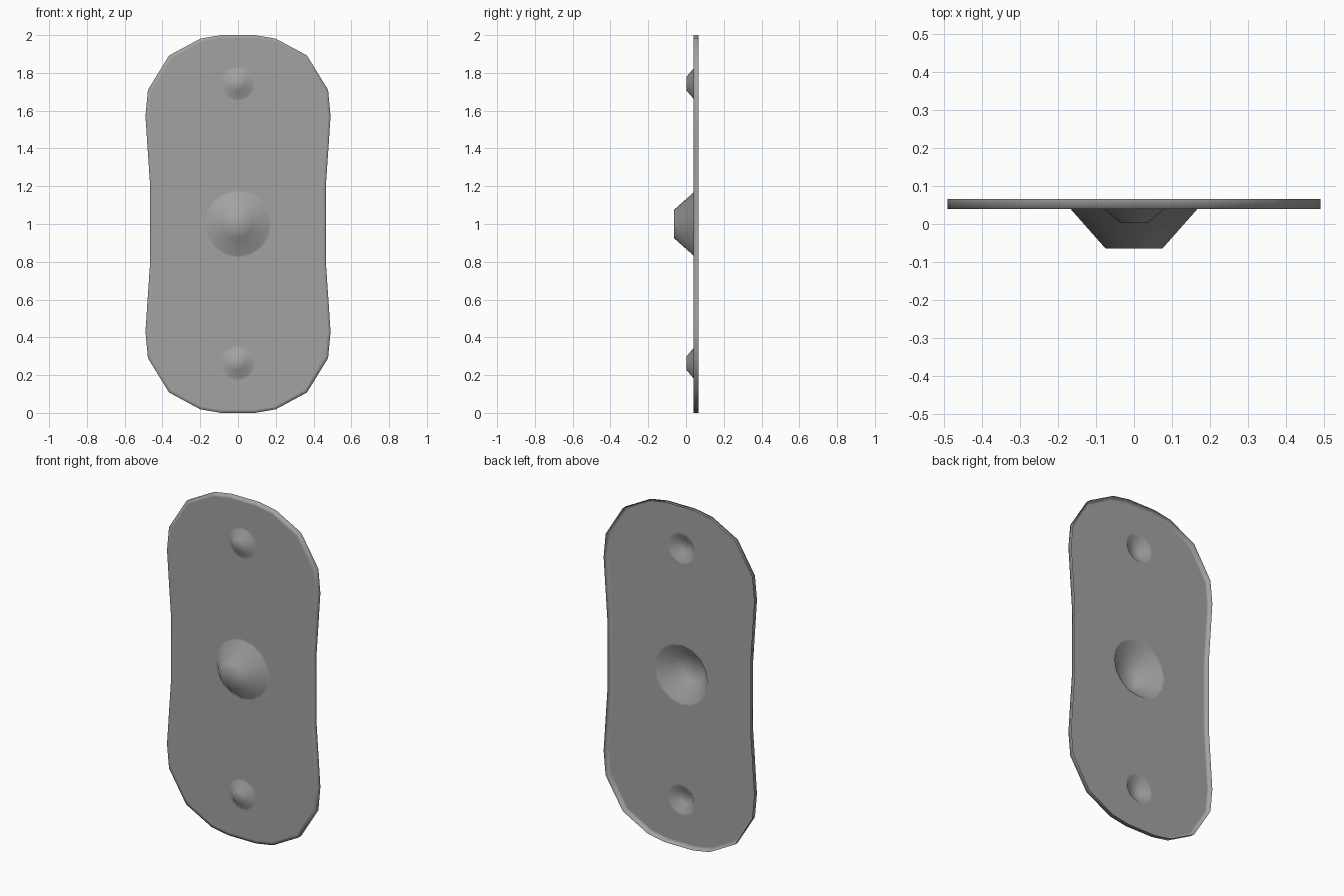
import bpy, bmesh, math

if "Cube" in bpy.data.objects:
    bpy.data.objects.remove(bpy.data.objects["Cube"])

FRONT, BACK = 0.04, 0.066
# (centre z, base radius, tip radius, front depth)
DOMES = [(1.0, 0.167, 0.075, -0.064), (1.743, 0.08, 0.037, 0.003), (0.263, 0.08, 0.037, 0.003)]
SEG = 16

# Outline: one quarter, mirrored to all four
quarter = [(0.465, 1.2), (0.478, 1.39), (0.49, 1.57), (0.477, 1.71), (0.365, 1.892), (0.2, 1.981), (0.09, 2.0)]
right = [(x, 2 - z) for x, z in reversed(quarter)] + quarter
outline = right + [(-x, z) for x, z in reversed(right)]

bm = bmesh.new()


def loop(points, y):
    return [bm.verts.new((x, y, z)) for x, z in points]


def circle(cz, r):
    return [(r * math.cos(2 * math.pi * i / SEG), cz + r * math.sin(2 * math.pi * i / SEG)) for i in range(SEG)]


def edges_of(vs):
    out = []
    for a, b in zip(vs, vs[1:] + vs[:1]):
        out.append(bm.edges.get((a, b)) or bm.edges.new((a, b)))
    return out


def skin(a, b):
    n = len(a)
    for i in range(n):
        j = (i + 1) % n
        bm.faces.new((a[i], a[j], b[j], b[i]))


# Open-backed flange and narrow border of the sheet
rim_back = loop(outline, BACK)
rim = loop(outline, FRONT)
inner = loop([(x * 0.965, 1 + (z - 1) * 0.983) for x, z in outline], FRONT)
skin(rim_back, rim)
skin(rim, inner)
fill = edges_of(inner)

# Pressed domes, each with a soft flat ring round its base
for cz, rb, rt, depth in DOMES:
    ring = loop(circle(cz, rb + 0.013), FRONT)
    base = loop(circle(cz, rb), FRONT)
    tip = loop(circle(cz, rt), depth)
    skin(ring, base)
    skin(base, tip)
    centre = bm.verts.new((0, depth, cz))
    for a, b in zip(tip, tip[1:] + tip[:1]):
        bm.faces.new((a, b, centre))
    fill += edges_of(ring)

# Flat sheet between border and domes
bmesh.ops.triangle_fill(bm, use_beauty=True, use_dissolve=False, edges=fill)
bmesh.ops.recalc_face_normals(bm, faces=bm.faces)
bm.normal_update()
if sum(f.normal.y * f.calc_area() for f in bm.faces) > 0:
    bmesh.ops.reverse_faces(bm, faces=bm.faces)
for f in bm.faces:
    f.smooth = True

mesh = bpy.data.meshes.new("embossed_plate")
bm.to_mesh(mesh)
bm.free()
plate = bpy.data.objects.new("embossed_plate", mesh)
bpy.context.collection.objects.link(plate)

# Dark grey metal
mat = bpy.data.materials.new("dark_grey")
mat.diffuse_color = (0.365, 0.365, 0.365, 1)
mat.use_nodes = True
mat.node_tree.nodes["Principled BSDF"].inputs["Base Color"].default_value = mat.diffuse_color
mesh.materials.append(mat)
